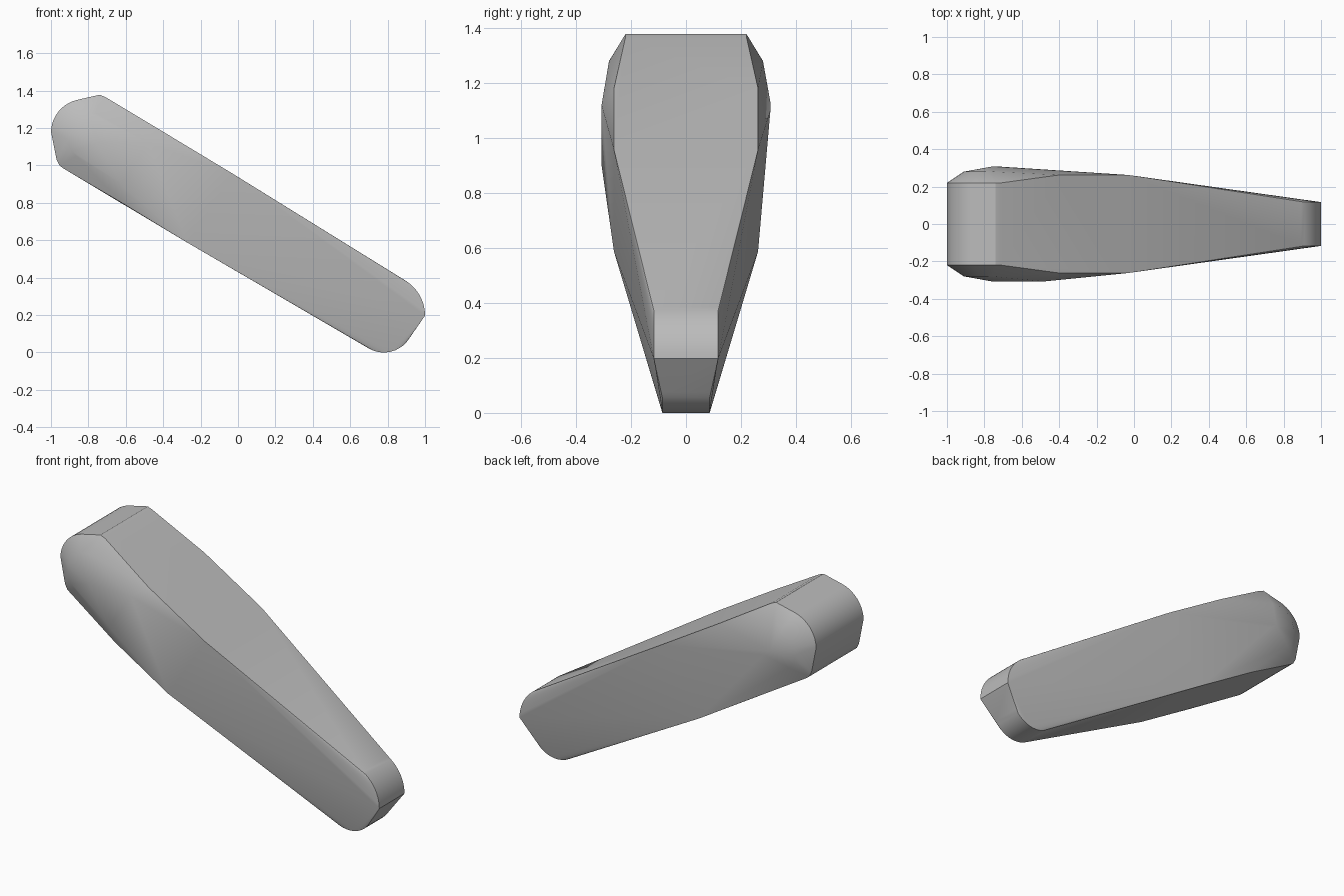
import bpy, bmesh
from math import radians, sin, cos

cube = bpy.data.objects.get("Cube")
if cube:
    bpy.data.objects.remove(cube, do_unlink=True)


def arc(cx, cz, r, start, end, steps=10):
    """Points (x, z) on a circular arc, angles in degrees."""
    angles = [radians(start + (end - start) * i / steps) for i in range(steps + 1)]
    return [(cx + r * cos(a), cz + r * sin(a)) for a in angles]


# Rim of the side faces: (half width, outline points)
rims = [
    (0.22, [(-0.71, 1.366), (-0.74, 1.378)]
        + arc(-0.82, 1.175, 0.18, 103, 178)
        + [(-0.97, 1.03), (-0.955, 1.0), (-0.935, 0.985)]),   # wide rounded end
    (0.262, [(-0.4, 1.18), (-0.62, 0.80), (-0.03, 0.957), (-0.27, 0.587)]),  # waist
    (0.117, arc(0.78, 0.197, 0.22, 59, 0)),         # narrow end, upper curve
    (0.086, arc(0.78, 0.16, 0.16, 239, 328)),       # narrow end, lower curve
    (0.28, arc(-0.78, 1.15, 0.13, 80, 230)),        # dome beside the wide end
]

bm = bmesh.new()
for side in (-1, 1):
    for half, outline in rims:
        for x, z in outline:
            bm.verts.new((x, side * half, z))

# Crown of the bulge on each side
for x, y, z in [(-0.48, -0.307, 1.12), (-0.62, -0.307, 0.9),
                (-0.76, -0.307, 1.12), (-0.76, 0.307, 1.13), (-0.72, 0.307, 1.1)]:
    bm.verts.new((x, y, z))

# Skin the body
hull = bmesh.ops.convex_hull(bm, input=bm.verts)
loose = [v for v in bm.verts if not v.link_faces]
bmesh.ops.delete(bm, geom=loose, context='VERTS')
bmesh.ops.dissolve_limit(bm, angle_limit=radians(0.5), verts=bm.verts, edges=bm.edges)
bmesh.ops.recalc_face_normals(bm, faces=bm.faces)

mesh = bpy.data.meshes.new("tapered_body")
bm.to_mesh(mesh)
bm.free()
body = bpy.data.objects.new("tapered_body", mesh)
bpy.context.collection.objects.link(body)

# Plain grey finish
grey = bpy.data.materials.new("plain_grey")
grey.use_nodes = True
colour = (0.5, 0.5, 0.5, 1)
grey.diffuse_color = colour
grey.node_tree.nodes["Principled BSDF"].inputs["Base Color"].default_value = colour
mesh.materials.append(grey)

bpy.ops.object.select_all(action='DESELECT')
body.select_set(True)
bpy.context.view_layer.objects.active = body
bpy.ops.object.shade_smooth_by_angle(angle=radians(30))
